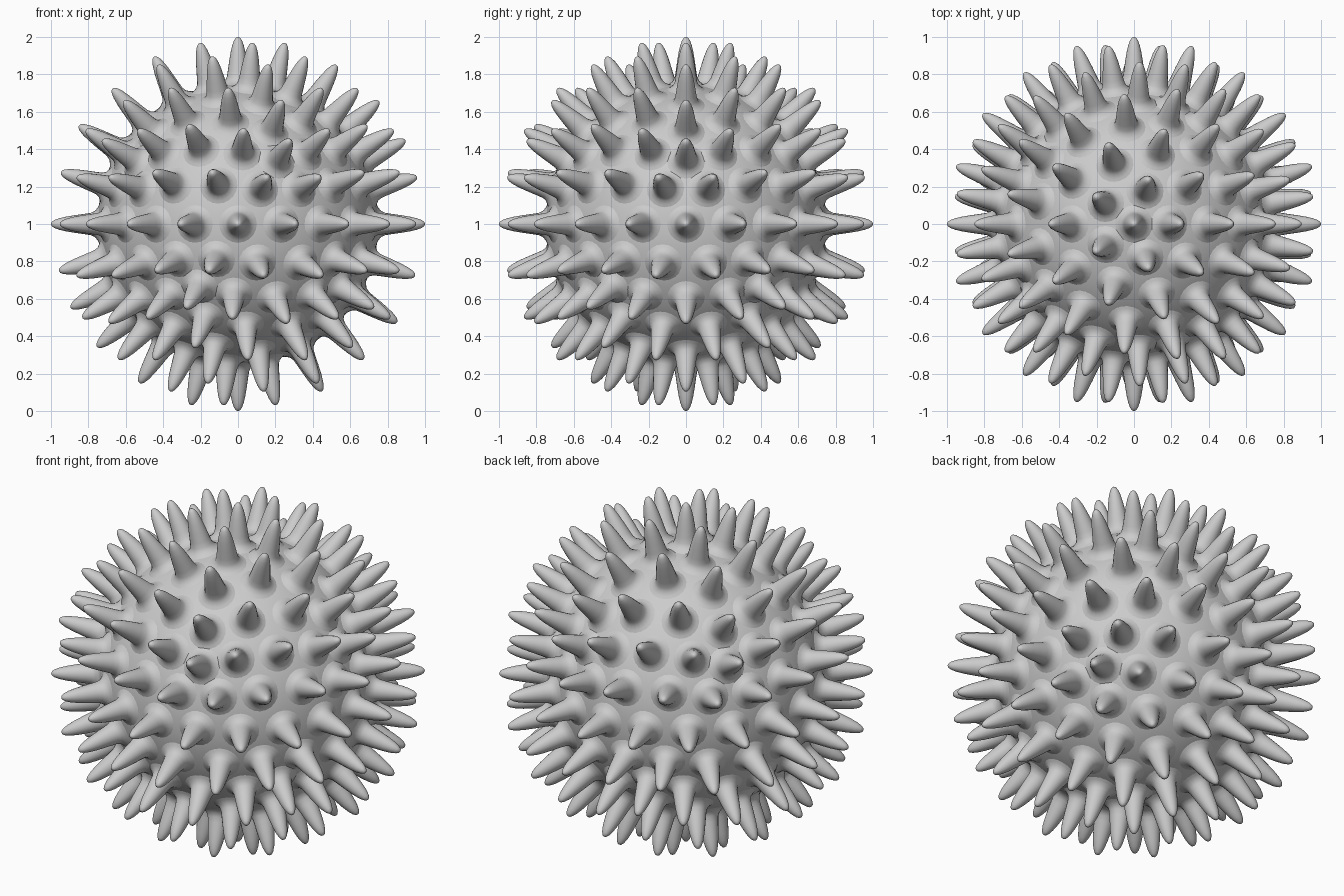
import bpy, bmesh, math
from mathutils import Vector

if "Cube" in bpy.data.objects:
    bpy.data.objects.remove(bpy.data.objects["Cube"])

CENTRE = Vector((0, 0, 1))
BODY_R = 0.75
SIDES = 20
# spike profile: (radius, distance from ball centre), flared foot to rounded tip
PROFILE = [(0.110, 0.738), (0.088, 0.750), (0.070, 0.764), (0.060, 0.785),
           (0.055, 0.815), (0.048, 0.865), (0.040, 0.915), (0.031, 0.955),
           (0.021, 0.982), (0.011, 0.996)]


def finish(bm, name):
    me = bpy.data.meshes.new(name)
    bm.normal_update()
    bm.to_mesh(me)
    bm.free()
    me.shade_smooth()
    ob = bpy.data.objects.new(name, me)
    ob.location = CENTRE
    bpy.context.collection.objects.link(ob)
    return ob


def add_spike(bm, direction):
    q = direction.to_track_quat('Z', 'Y')
    rings = []
    for r, h in PROFILE:
        rings.append([bm.verts.new(q @ Vector((r * math.cos(a), r * math.sin(a), h)))
                      for a in (2 * math.pi * i / SIDES for i in range(SIDES))])
    tip = bm.verts.new(q @ Vector((0, 0, 1)))
    for lo, hi in zip(rings, rings[1:]):
        for i in range(SIDES):
            j = (i + 1) % SIDES
            bm.faces.new((lo[i], lo[j], hi[j], hi[i]))
    for i in range(SIDES):
        bm.faces.new((rings[-1][i], rings[-1][(i + 1) % SIDES], tip))


# round body
bm = bmesh.new()
bmesh.ops.create_icosphere(bm, subdivisions=6, radius=BODY_R)
finish(bm, "ball_body")

# one spike on every vertex of a coarser icosphere
guide = bmesh.new()
bmesh.ops.create_icosphere(guide, subdivisions=3, radius=1)
bm = bmesh.new()
for v in guide.verts:
    add_spike(bm, v.co.normalized())
guide.free()
finish(bm, "spikes")
